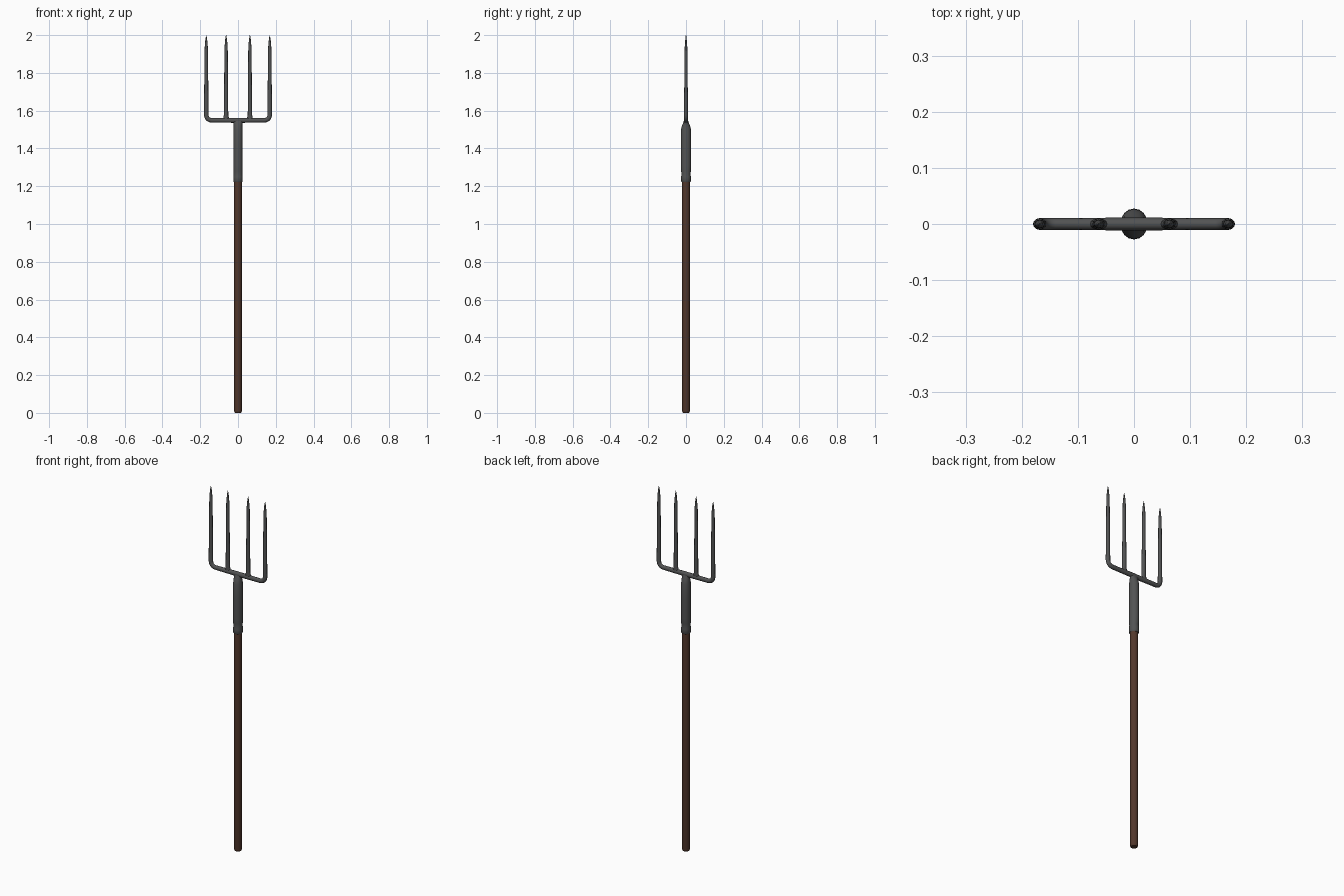
import bpy, bmesh, math
from mathutils import Vector

if "Cube" in bpy.data.objects:
    bpy.data.objects.remove(bpy.data.objects["Cube"])


def material(name, rgb):
    m = bpy.data.materials.new(name)
    m.diffuse_color = (*rgb, 1)
    m.use_nodes = True
    m.node_tree.nodes["Principled BSDF"].inputs["Base Color"].default_value = m.diffuse_color
    return m


METAL = material("dark_iron", (0.085, 0.087, 0.088))
WOOD = material("brown_wood", (0.085, 0.039, 0.025))


def loft(name, stations, mat, sides=12):
    """Tube through stations (x, z, in-plane radius, y radius) in the xz plane."""
    bm = bmesh.new()
    pts = [Vector((s[0], 0, s[1])) for s in stations]
    Y = Vector((0, 1, 0))
    rings = []
    for i, (p, s) in enumerate(zip(pts, stations)):
        a, b = pts[max(i - 1, 0)], pts[min(i + 1, len(pts) - 1)]
        side = Y.cross((b - a).normalized())
        rings.append([bm.verts.new(p + side * s[2] * math.cos(t) + Y * s[3] * math.sin(t))
                      for t in (2 * math.pi * k / sides for k in range(sides))])
    for r, q in zip(rings, rings[1:]):
        for k in range(sides):
            n = (k + 1) % sides
            bm.faces.new((r[k], r[n], q[n], q[k]))
    bm.faces.new(rings[0][::-1])
    bm.faces.new(rings[-1])
    bmesh.ops.recalc_face_normals(bm, faces=bm.faces)
    me = bpy.data.meshes.new(name)
    bm.to_mesh(me)
    bm.free()
    me.materials.append(mat)
    ob = bpy.data.objects.new(name, me)
    bpy.context.collection.objects.link(ob)
    bpy.ops.object.select_all(action='DESELECT')
    ob.select_set(True)
    bpy.context.view_layer.objects.active = ob
    bpy.ops.object.shade_smooth_by_angle(angle=math.radians(40))
    return ob


# wooden handle with a softened butt end
loft("handle", [(0, 0, .016, .016), (0, .004, .019, .019), (0, .012, .021, .021),
                (0, 1.26, .021, .021)], WOOD, 16)

# iron socket: collar, groove, barrel, flattened top flaring into the bar
loft("socket", [(0, 1.222, .022, .023), (0, 1.226, .0245, .026), (0, 1.25, .0245, .026),
                (0, 1.265, .0235, .0235), (0, 1.28, .0245, .026), (0, 1.31, .0245, .0275),
                (0, 1.42, .0245, .0275), (0, 1.50, .0245, .0265), (0, 1.522, .0225, .021),
                (0, 1.538, .024, .014), (0, 1.547, .032, .011), (0, 1.556, .036, .009)],
     METAL, 16)

# crossbar and outer tines as one bent rod
BAR_Z, TINE_X, BEND = 1.549, .168, .028
half = [(.001, BAR_Z, .0135, .0115), (.07, BAR_Z, .0125, .011)]
for k in range(6):
    a = math.pi / 2 * k / 5
    half.append((TINE_X - BEND + BEND * math.sin(a), BAR_Z + BEND - BEND * math.cos(a),
                 .012, .0105))
half += [(TINE_X, 1.65, .0115, .010), (TINE_X, 1.90, .0092, .0075),
         (TINE_X, 1.935, .0085, .007), (TINE_X, 1.975, .005, .004), (TINE_X, 1.998, .001, .001)]
loft("crossbar_and_outer_tines", [(-x, z, a, b) for x, z, a, b in half[::-1]] + half, METAL)

# inner tines, flared where they join the bar
for name, x in (("inner_tine_left", -.063), ("inner_tine_right", .063)):
    loft(name, [(x, 1.545, .018, .009), (x, 1.562, .015, .010), (x, 1.578, .0115, .010),
                (x, 1.65, .011, .010), (x, 1.90, .009, .0075), (x, 1.935, .0085, .007),
                (x, 1.975, .005, .004), (x, 2.0, .001, .001)], METAL)
